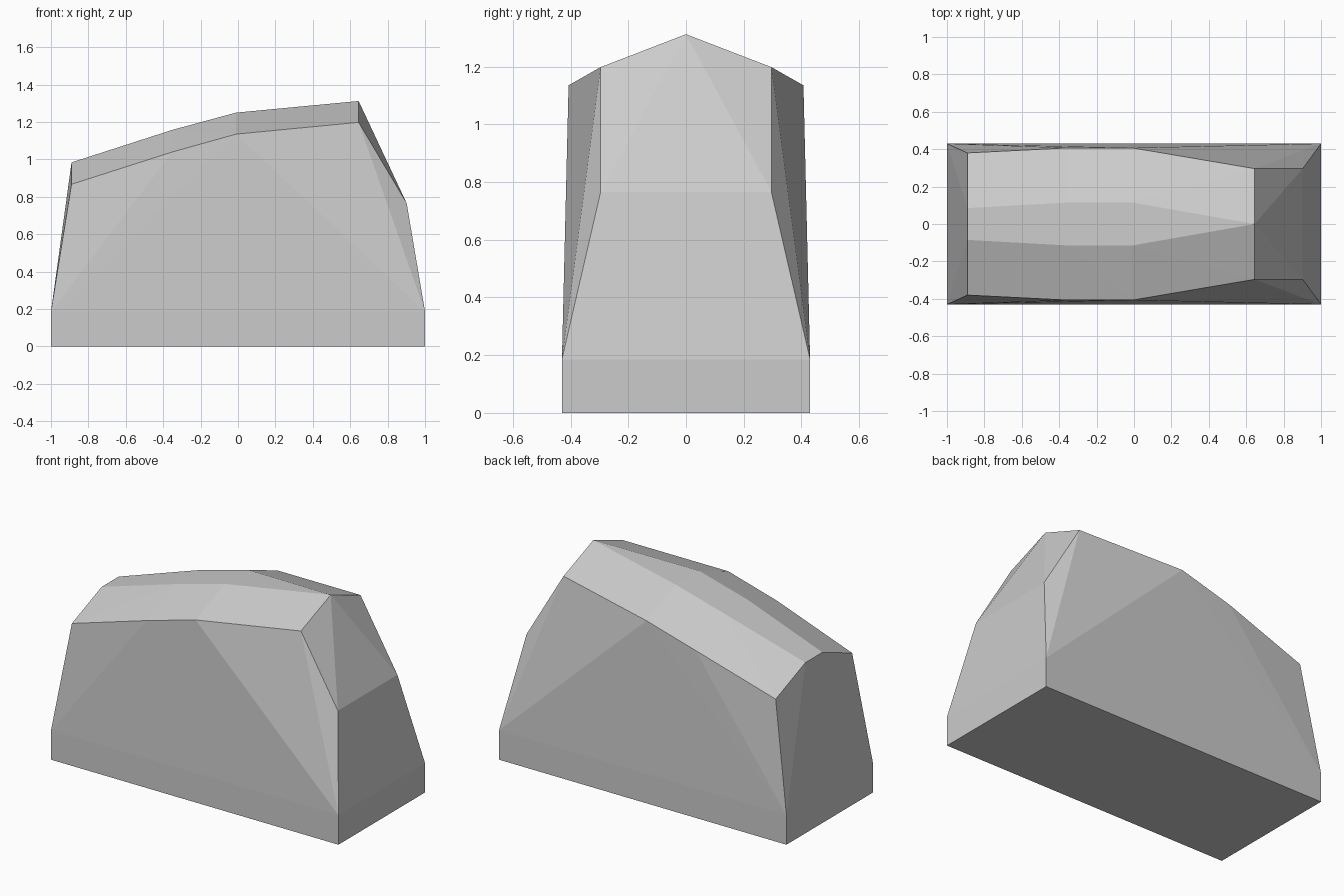
import bpy, bmesh

if "Cube" in bpy.data.objects:
    bpy.data.objects.remove(bpy.data.objects["Cube"])

# Half outline of the shell: (x, half width, height); mirrored across y
base = [(-1, .43, 0), (1, .43, 0), (-1, .43, .185), (1, .43, .185)]
shoulder = [(-.89, .38, .867), (-.35, .407, 1.04), (-.01, .407, 1.135), (.645, .296, 1.198)]
ridge = [(-.89, .085, .984), (-.35, .115, 1.158), (-.01, .115, 1.25), (.645, 0, 1.312)]
nose = [(.902, .296, .765)]

# Wrap a faceted convex skin around the mirrored points
bm = bmesh.new()
for x, y, z in base + shoulder + ridge + nose:
    for side in ((1, -1) if y else (1,)):
        bm.verts.new((x, side * y, z))
bmesh.ops.convex_hull(bm, input=bm.verts[:])
bmesh.ops.dissolve_limit(bm, angle_limit=.002, verts=bm.verts[:], edges=bm.edges[:])
bmesh.ops.recalc_face_normals(bm, faces=bm.faces[:])

mesh = bpy.data.meshes.new("faceted_shell")
bm.to_mesh(mesh)
bm.free()
shell = bpy.data.objects.new("faceted_shell", mesh)
bpy.context.collection.objects.link(shell)
